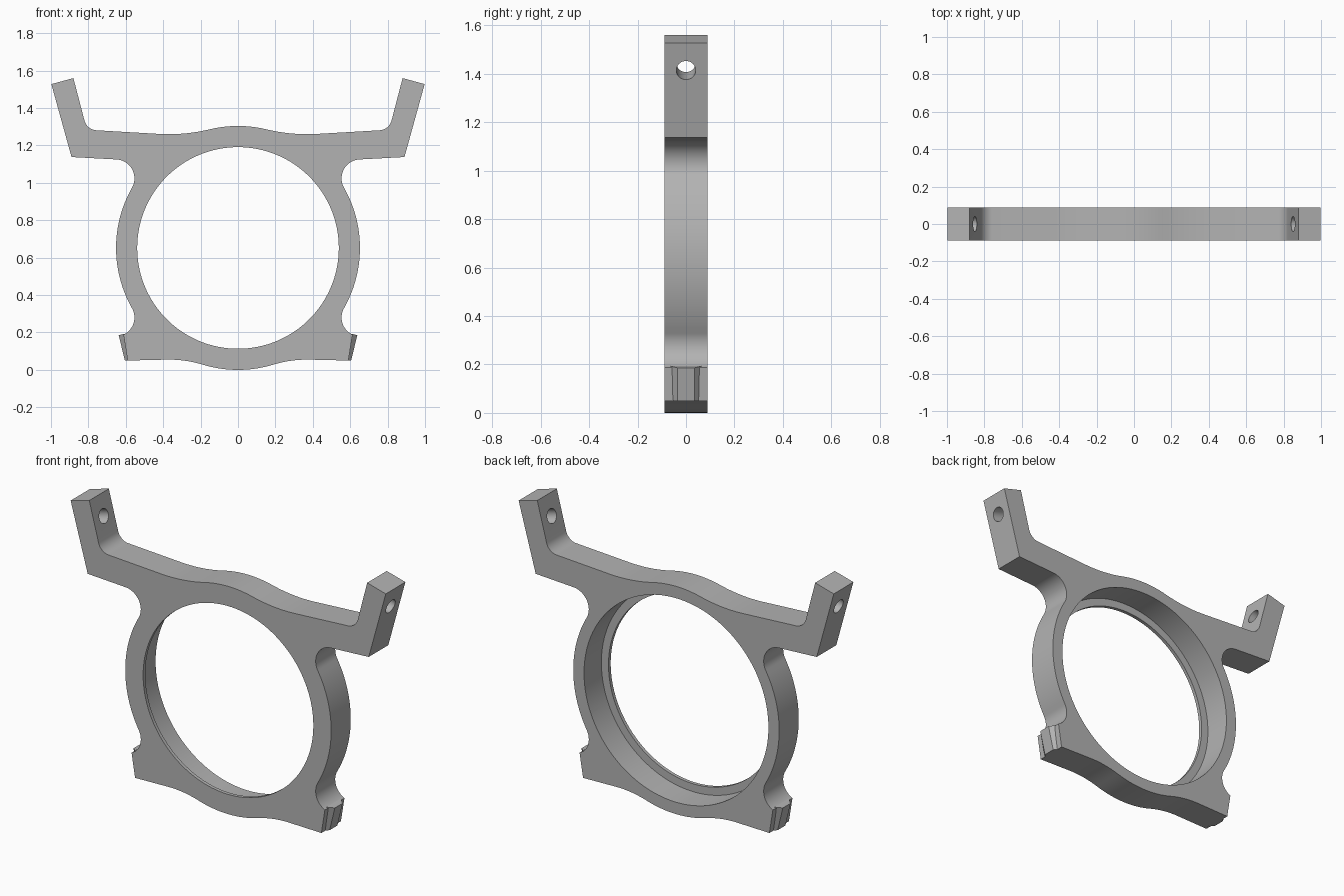
import bpy, bmesh
from math import radians, degrees, sin, cos, tan, atan2, hypot
from mathutils import Vector, Matrix

cube = bpy.data.objects.get("Cube")
if cube:
    bpy.data.objects.remove(cube, do_unlink=True)

HALF = 0.0885            # half thickness
RING_Z, RING_R = 0.652, 0.652
TILT = radians(15)

grey = bpy.data.materials.new("plain grey")
grey.use_nodes = True
grey.diffuse_color = (0.45, 0.45, 0.45, 1)
grey.node_tree.nodes["Principled BSDF"].inputs["Base Color"].default_value = (0.45, 0.45, 0.45, 1)


def arc(x, z, r, a0, a1, n):
    """Points on a circle from angle a0 to a1, in degrees."""
    angles = [radians(a0 + (a1 - a0) * i / n) for i in range(n + 1)]
    return [(x + r * cos(a), z + r * sin(a)) for a in angles]


def fillet(before, corner, after, r, n=10):
    """Round a corner between two straight edges."""
    c = Vector(corner)
    u = (Vector(before) - c).normalized()
    v = (Vector(after) - c).normalized()
    half = u.angle(v) / 2
    centre = c + (u + v).normalized() * r / sin(half)
    start, end = (c + d * r / tan(half) - centre for d in (u, v))
    pts = [centre + start.lerp(end, i / n).normalized() * r for i in range(n + 1)]
    return [tuple(p) for p in pts]


def tangent(x, z):
    """Angle of a blend circle's centre seen from the ring, and its radius."""
    return degrees(atan2(z - RING_Z, x)), hypot(x, z - RING_Z) - RING_R


def extrude(name, outline, depth=HALF):
    bm = bmesh.new()
    front = bm.faces.new([bm.verts.new((x, -depth, z)) for x, z in outline])
    side = bmesh.ops.extrude_face_region(bm, geom=[front])
    moved = [g for g in side["geom"] if isinstance(g, bmesh.types.BMVert)]
    bmesh.ops.translate(bm, verts=moved, vec=(0, 2 * depth, 0))
    return finish(name, bm)


def finish(name, bm):
    bmesh.ops.recalc_face_normals(bm, faces=bm.faces)
    mesh = bpy.data.meshes.new(name)
    bm.to_mesh(mesh)
    bm.free()
    mesh.materials.append(grey)
    obj = bpy.data.objects.new(name, mesh)
    bpy.context.collection.objects.link(obj)
    return obj


def cut_cylinder(target, centre, axis, r, length, sides):
    bm = bmesh.new()
    turn = Vector((0, 0, 1)).rotation_difference(Vector(axis)).to_matrix().to_4x4()
    bmesh.ops.create_cone(bm, cap_ends=True, segments=sides, radius1=r, radius2=r,
                          depth=length, matrix=Matrix.Translation(centre) @ turn)
    cutter = finish("cutter", bm)
    cutter.hide_render = True
    mod = target.modifiers.new("cut", "BOOLEAN")
    mod.operation, mod.solver, mod.object = "DIFFERENCE", "EXACT", cutter
    bpy.context.view_layer.objects.active = target
    bpy.ops.object.modifier_apply(modifier=mod.name)
    bpy.data.objects.remove(cutter, do_unlink=True)


# Half outline of the bracket, clockwise from the top
top_x, top_z = 0.37, 2.19
low_x, low_z = 0.37, -0.565
notch_x, notch_rise = 0.655, 0.372
top_a, top_r = tangent(top_x, top_z)
low_a, low_r = tangent(low_x, low_z)
notch_a, notch_r = tangent(notch_x, RING_Z + notch_rise)
arm_top, shoulder = (0.88, 1.56), (0.808, 1.284)

half = arc(0, RING_Z, RING_R, 90, top_a, 8)
half += arc(top_x, top_z, top_r, 180 + top_a, 273.3, 12)[1:]
half += fillet(half[-1], shoulder, arm_top, 0.07)
half += [arm_top, (0.998, 1.528), (0.89, 1.138)]
half += arc(notch_x, RING_Z + notch_rise, notch_r, 93, 180 + notch_a, 20)
half += arc(0, RING_Z, RING_R, notch_a, -notch_a, 32)[1:]
half += arc(notch_x, RING_Z - notch_rise, notch_r, 180 - notch_a, 245, 18)[1:]
half += [(0.59, 0.05)]
half += arc(low_x, low_z, low_r, 89, 180 + low_a, 12)
half += arc(0, RING_Z, RING_R, low_a, -90, 8)[1:]
outline = half + [(-x, z) for x, z in reversed(half[1:-1])]
bracket = extrude("ring_bracket", outline)

# Main bore with a thin front lip and a wide rear counterbore
cut_cylinder(bracket, (0, 0, RING_Z), (0, 1, 0), 0.539, 1, 128)
cut_cylinder(bracket, (0, 0.5 - HALF + 0.02, RING_Z), (0, 1, 0), 0.584, 1, 128)

# Screw holes square to the leaning arms
for s in (1, -1):
    cut_cylinder(bracket, (s * 0.909, 0, 1.43), (s * cos(TILT), 0, -sin(TILT)), 0.04, 0.4, 32)

# Raised ridge with sloping sides on each lower foot
for s, side in ((1, "left"), (-1, "right")):
    bm = bmesh.new()
    rings = []
    for inner, outer in (((0.58, 0.05), (0.605, 0.05)), ((0.605, 0.193), (0.638, 0.186))):
        edge = [(inner, -0.064), (outer, -0.035), (outer, 0.035), (inner, 0.064)]
        rings.append([bm.verts.new((s * p[0], y, p[1])) for p, y in edge])
    for ring in rings:
        bm.faces.new(ring)
    for i in range(4):
        j = (i + 1) % 4
        bm.faces.new((rings[0][i], rings[0][j], rings[1][j], rings[1][i]))
    finish(side + "_foot_ridge", bm)

# Smooth curved walls, sharp edges
bpy.ops.object.select_all(action="DESELECT")
bracket.select_set(True)
bpy.context.view_layer.objects.active = bracket
bpy.ops.object.shade_smooth_by_angle(angle=radians(30))
